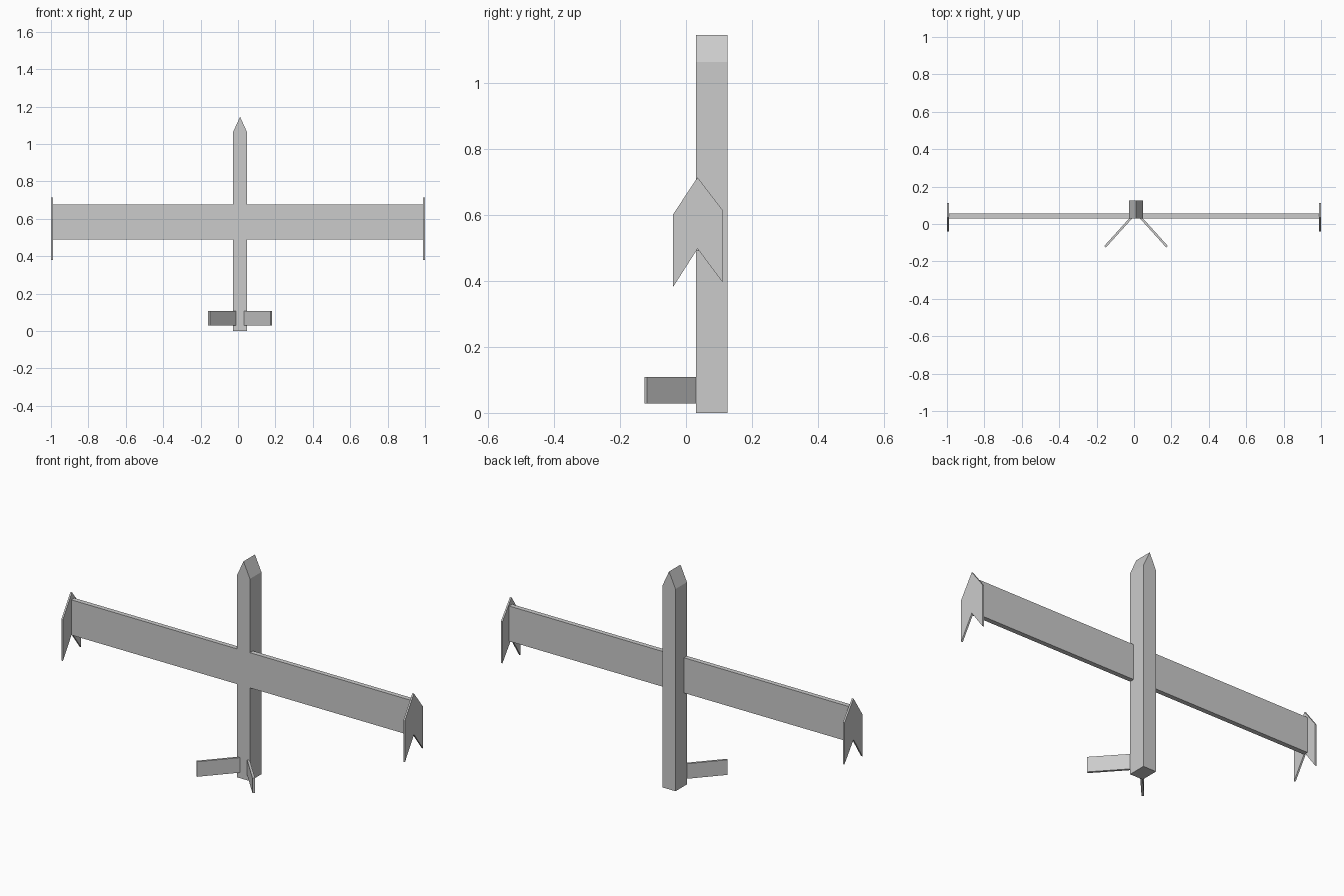
import bpy, bmesh
from mathutils import Vector

if "Cube" in bpy.data.objects:
    bpy.data.objects.remove(bpy.data.objects["Cube"])

CX = 0.011  # fuselage centre line


def prism(name, profile, depth):
    """Extrude a closed planar profile along a vector into a solid."""
    bm = bmesh.new()
    face = bm.faces.new([bm.verts.new(p) for p in profile])
    ext = bmesh.ops.extrude_face_region(bm, geom=[face], use_keep_orig=True)
    verts = [g for g in ext["geom"] if isinstance(g, bmesh.types.BMVert)]
    bmesh.ops.translate(bm, verts=verts, vec=Vector(depth))
    bmesh.ops.recalc_face_normals(bm, faces=bm.faces)
    mesh = bpy.data.meshes.new(name)
    bm.to_mesh(mesh)
    bm.free()
    obj = bpy.data.objects.new(name, mesh)
    bpy.context.collection.objects.link(obj)
    return obj


# Fuselage: square-sided body with a wedge nose
h, shoulder, tip = 0.0375, 1.063, 1.145
body = [(-h, 0), (h, 0), (h, shoulder), (0, tip), (-h, shoulder)]
prism("fuselage", [(CX + x, 0.03, z) for x, z in body], (0, 0.095, 0))

for side, label in ((-1, "left"), (1, "right")):
    # Wing half, flush with the front of the fuselage
    root, end = CX + side * h, side * 0.992
    prism(label + "_wing",
          [(root, 0.03, 0.49), (end, 0.03, 0.49), (end, 0.03, 0.675), (root, 0.03, 0.675)],
          (0, 0.025, 0))

    # Chevron-shaped winglet
    chevron = [(-0.04, 0.38), (0.035, 0.497), (0.111, 0.395),
               (0.111, 0.614), (0.035, 0.713), (-0.04, 0.60)]
    prism(label + "_winglet", [(side * 0.99, y, z) for y, z in chevron], (side * 0.009, 0, 0))

    # Splayed tail fin
    a, b = Vector((0.025, 0.034)), Vector((0.166, -0.122))
    d = (b - a).normalized()
    n = Vector((-d.y, d.x)) * 0.006
    outline = [a - n, b - n, b + n, a + n]
    prism(label + "_tail_fin", [(CX + side * p.x, p.y, 0.029) for p in outline], (0, 0, 0.079))
